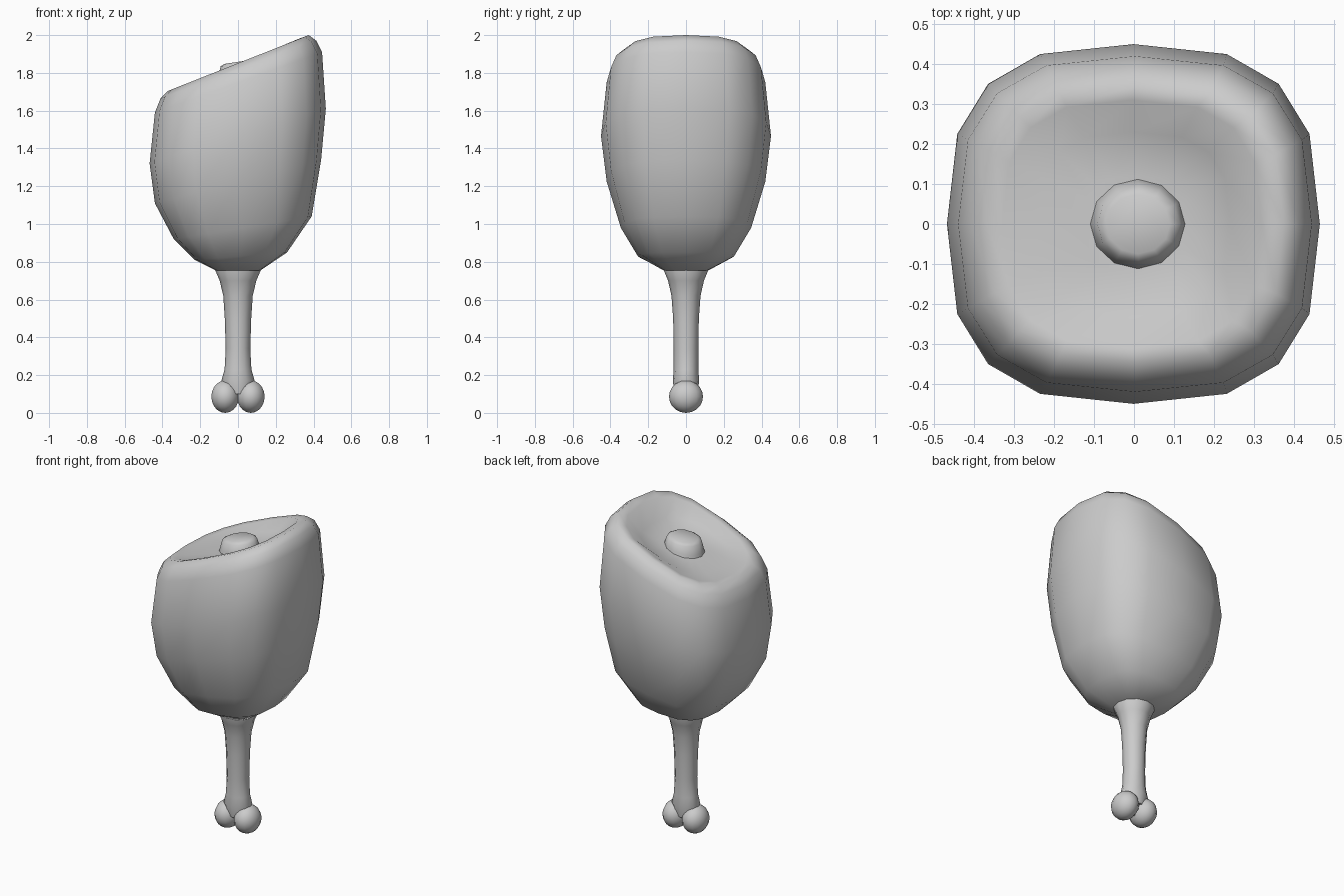
import bpy, bmesh, math
from mathutils import Matrix

if "Cube" in bpy.data.objects:
    bpy.data.objects.remove(bpy.data.objects["Cube"])


def finish(bm, name, angle=60):
    bmesh.ops.recalc_face_normals(bm, faces=bm.faces)
    me = bpy.data.meshes.new(name)
    bm.to_mesh(me)
    bm.free()
    ob = bpy.data.objects.new(name, me)
    bpy.context.collection.objects.link(ob)
    bpy.ops.object.select_all(action='DESELECT')
    ob.select_set(True)
    bpy.context.view_layer.objects.active = ob
    bpy.ops.object.shade_smooth_by_angle(angle=math.radians(angle))
    return ob


def loft(name, rings, sides, power=1.0, angle=60):
    """Rings are (left x, left z, right x, right z, half depth)."""
    bm = bmesh.new()
    loops = []
    for xl, zl, xr, zr, hy in rings:
        loop = []
        for i in range(sides):
            a = 2 * math.pi * i / sides
            c, s = math.cos(a), math.sin(a)
            c = math.copysign(abs(c) ** power, c) if abs(c) > 1e-6 else 0
            s = math.copysign(abs(s) ** power, s) if abs(s) > 1e-6 else 0
            t = (c + 1) / 2
            loop.append(bm.verts.new((xl + (xr - xl) * t, hy * s, zl + (zr - zl) * t)))
        loops.append(loop)
    for a, b in zip(loops, loops[1:]):
        for i in range(sides):
            j = (i + 1) % sides
            bm.faces.new((a[i], a[j], b[j], b[i]))
    bm.faces.new(loops[0])
    bm.faces.new(loops[-1])
    return finish(bm, name, angle)


# Meat: squarish tilted rings rising to a slanted rim, then dished inwards
loft("meat", [
    (-0.12, 0.755, 0.12, 0.755, 0.12),
    (-0.23, 0.81, 0.26, 0.85, 0.255),
    (-0.34, 0.92, 0.39, 1.04, 0.345),
    (-0.44, 1.11, 0.44, 1.34, 0.42),
    (-0.468, 1.32, 0.465, 1.61, 0.45),
    (-0.44, 1.59, 0.445, 1.91, 0.42),
    (-0.41, 1.665, 0.415, 1.97, 0.39),
    (-0.37, 1.705, 0.375, 2.00, 0.345),
    (-0.33, 1.71, 0.32, 1.98, 0.31),
    (-0.24, 1.725, 0.24, 1.88, 0.23),
    (-0.12, 1.76, 0.13, 1.82, 0.12),
], 16, 0.72)

# Cut end of the bone showing in the dish
loft("bone_top", [
    (-0.12, 1.72, 0.14, 1.77, 0.125),
    (-0.105, 1.78, 0.125, 1.83, 0.108),
    (-0.092, 1.835, 0.115, 1.86, 0.095),
    (-0.07, 1.848, 0.09, 1.872, 0.075),
], 12)

# Flared bone shaft: z, half width, half depth
profile = [(0.10, 0.06, 0.06), (0.17, 0.088, 0.07), (0.23, 0.071, 0.065),
           (0.34, 0.065, 0.065), (0.50, 0.07, 0.068), (0.62, 0.078, 0.077),
           (0.70, 0.097, 0.095), (0.765, 0.125, 0.122), (0.80, 0.12, 0.12)]
loft("bone_shaft", [(-w, z, w, z, d) for z, w, d in profile], 12)

# Pair of knobs at the foot of the bone
for side, label in ((-1, "left"), (1, "right")):
    bm = bmesh.new()
    m = Matrix.Translation((side * 0.068, 0, 0.086)) @ Matrix.Diagonal((0.075, 0.09, 0.086, 1))
    bmesh.ops.create_uvsphere(bm, u_segments=14, v_segments=10, radius=1, matrix=m)
    finish(bm, "bone_knob_" + label)
